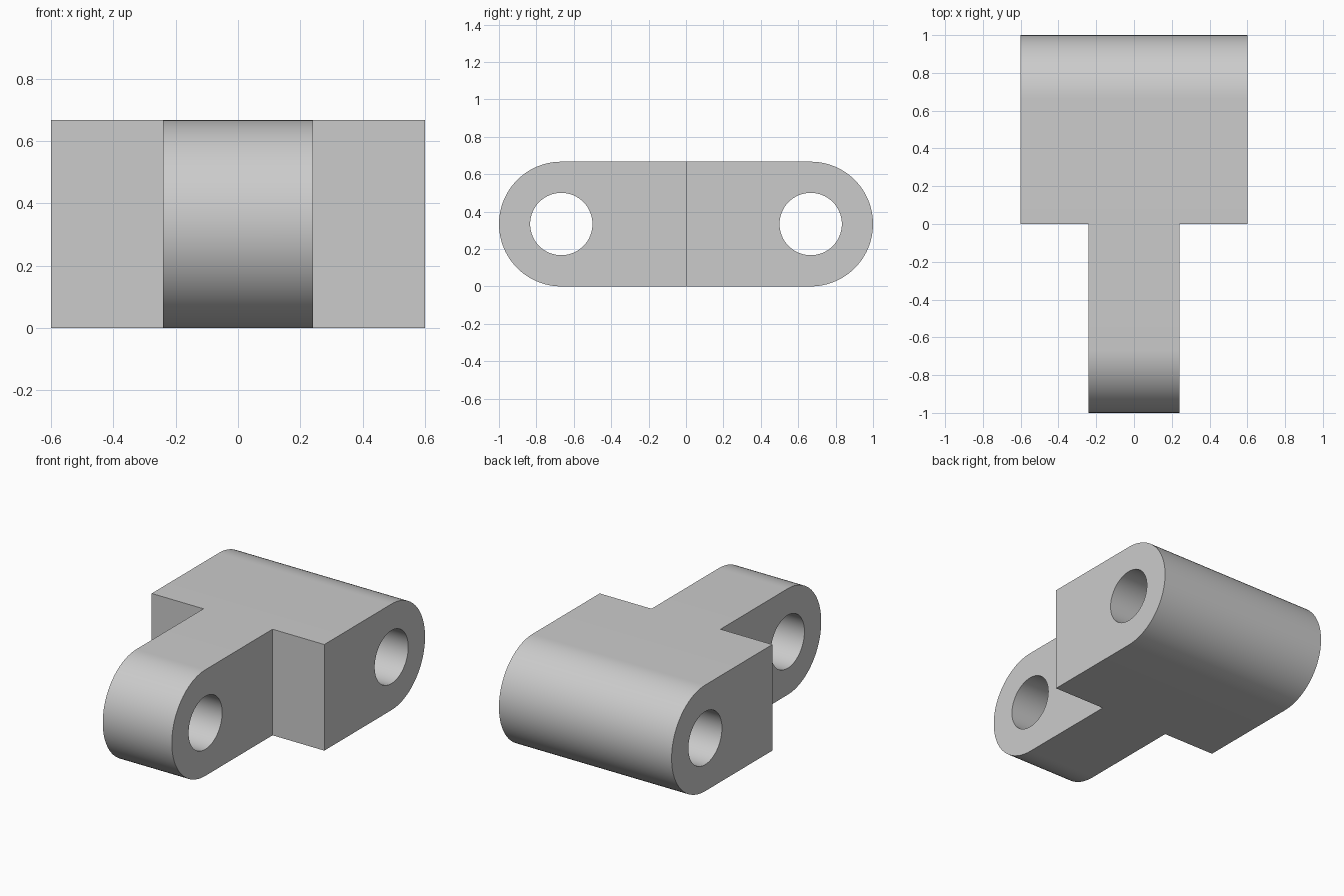
import bpy, bmesh, math
from mathutils import Matrix

if "Cube" in bpy.data.objects:
    bpy.data.objects.remove(bpy.data.objects["Cube"], do_unlink=True)

R = 1 / 3            # end radius, half the height
PIN_Y = 1 - R        # distance of each pin hole from the middle
HALF_BODY, HALF_TONGUE = 0.6, 0.24

grey = bpy.data.materials.new("light grey")
grey.use_nodes = True
colour = (0.6, 0.6, 0.6, 1)
grey.diffuse_color = colour
grey.node_tree.nodes["Principled BSDF"].inputs["Base Color"].default_value = colour


def add_object(name, bm):
    bmesh.ops.recalc_face_normals(bm, faces=bm.faces[:])
    mesh = bpy.data.meshes.new(name)
    bm.to_mesh(mesh)
    bm.free()
    mesh.materials.append(grey)
    ob = bpy.data.objects.new(name, mesh)
    bpy.context.collection.objects.link(ob)
    return ob


def extrude_profile(name, points, half):
    """Extrude a (y, z) outline along x, symmetric about x = 0."""
    bm = bmesh.new()
    face = bm.faces.new([bm.verts.new((-half, y, z)) for y, z in points])
    new = bmesh.ops.extrude_face_region(bm, geom=[face])["geom"]
    verts = [v for v in new if isinstance(v, bmesh.types.BMVert)]
    bmesh.ops.translate(bm, verts=verts, vec=(2 * half, 0, 0))
    return add_object(name, bm)


def arc(y, radius, start, sweep, steps):
    return [(y + radius * math.cos(start + sweep * i / steps),
             R + radius * math.sin(start + sweep * i / steps))
            for i in range(steps + 1)]


# Round-ended link body
outline = (arc(PIN_Y, R, -math.pi / 2, math.pi, 48)
           + arc(-PIN_Y, R, math.pi / 2, math.pi, 48))
link = extrude_profile("hinge_link", outline, HALF_BODY)

# Cutters: a notch on each side of the tongue, and the two pin holes
cutters = []
for side in (-1, 1):
    bm = bmesh.new()
    bmesh.ops.create_cube(bm, size=1)
    bmesh.ops.transform(bm, verts=bm.verts[:], matrix=(
        Matrix.Translation((side * (HALF_TONGUE + 0.5), -1, R))
        @ Matrix.Diagonal((1, 2, 2, 1))))
    cutters.append(add_object("notch_cutter", bm))
    circle = arc(side * PIN_Y, R / 2, 0, 2 * math.pi, 64)[:-1]
    cutters.append(extrude_profile("pin_hole_cutter", circle, 1))

bpy.ops.object.select_all(action="DESELECT")
link.select_set(True)
bpy.context.view_layer.objects.active = link
for cutter in cutters:
    cutter.hide_render = True
    mod = link.modifiers.new("cut", "BOOLEAN")
    mod.operation = "DIFFERENCE"
    mod.solver = "EXACT"
    mod.object = cutter
    bpy.ops.object.modifier_apply(modifier=mod.name)
    bpy.data.objects.remove(cutter, do_unlink=True)

bpy.ops.object.shade_smooth_by_angle(angle=math.radians(30))
